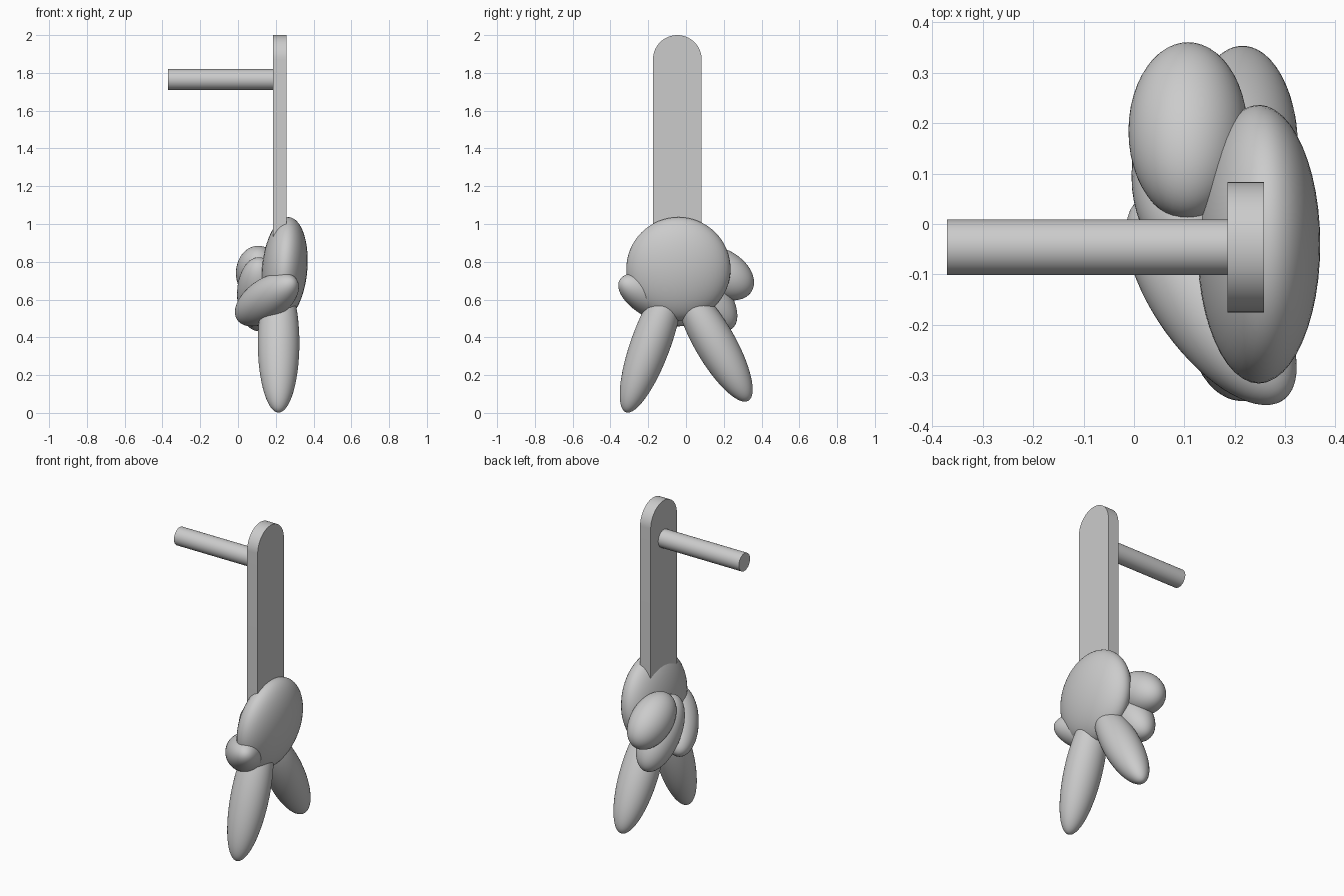
import bpy, bmesh, math
from mathutils import Vector, Matrix

cube = bpy.data.objects.get("Cube")
if cube:
    bpy.data.objects.remove(cube, do_unlink=True)

grey = bpy.data.materials.new("plain_grey")
grey.use_nodes = True
colour = (0.6, 0.6, 0.6, 1)
grey.diffuse_color = colour
grey.node_tree.nodes["Principled BSDF"].inputs["Base Color"].default_value = colour


def finish(name, bm):
    """Turn a bmesh into a grey, smooth-shaded object with sharp edges kept."""
    bmesh.ops.recalc_face_normals(bm, faces=bm.faces)
    mesh = bpy.data.meshes.new(name)
    bm.to_mesh(mesh)
    bm.free()
    mesh.materials.append(grey)
    obj = bpy.data.objects.new(name, mesh)
    bpy.context.collection.objects.link(obj)
    bpy.ops.object.select_all(action='DESELECT')
    obj.select_set(True)
    bpy.context.view_layer.objects.active = obj
    bpy.ops.object.shade_smooth_by_angle(angle=math.radians(35))
    return obj


def ellipsoid(name, centre, radii, rotation):
    bm = bmesh.new()
    bmesh.ops.create_uvsphere(bm, u_segments=48, v_segments=32, radius=1)
    bm.transform(Matrix.Translation(centre) @ rotation @ Matrix.Diagonal((*radii, 1)))
    return finish(name, bm)


def tilt(degrees, axis='X'):
    return Matrix.Rotation(math.radians(degrees), 4, axis)


# Palm and the two straight fingers
ellipsoid("palm", (0.247, -0.04, 0.762), (0.12, 0.276, 0.275), tilt(5, 'Y'))
ellipsoid("front_finger", (0.215, -0.185, 0.37), (0.11, 0.105, 0.39), tilt(-20))
ellipsoid("back_finger", (0.215, 0.15, 0.376), (0.11, 0.108, 0.36), tilt(30))

# Two curled fingers and the thumb folded across them
ellipsoid("upper_curled_finger", (0.107, 0.184, 0.74), (0.118, 0.19, 0.126), tilt(-30))
ellipsoid("lower_curled_finger", (0.11, 0.095, 0.628), (0.115, 0.235, 0.12), tilt(-50))
thumb_axis = Vector((0.544, -0.752, 0.374))
ellipsoid("thumb", (0.153, -0.15, 0.6), (0.111, 0.111, 0.26),
          thumb_axis.to_track_quat('Z', 'Y').to_matrix().to_4x4())

# Flat arm with a rounded top
half, mid_y, top = 0.129, -0.046, 2.0
outline = [(mid_y - half, 0.85), (mid_y + half, 0.85)]
for i in range(33):
    a = math.pi * i / 32
    outline.append((mid_y + half * math.cos(a), top - half + half * math.sin(a)))
bm = bmesh.new()
face = bm.faces.new([bm.verts.new((0.185, y, z)) for y, z in outline])
side = bmesh.ops.extrude_face_region(bm, geom=[face])
bmesh.ops.translate(bm, vec=(0.073, 0, 0),
                    verts=[v for v in side["geom"] if isinstance(v, bmesh.types.BMVert)])
finish("arm", bm)

# Round crossbar
bm = bmesh.new()
bmesh.ops.create_cone(bm, cap_ends=True, segments=48, radius1=0.055, radius2=0.055, depth=0.57)
bm.transform(Matrix.Translation((-0.085, mid_y, 1.765)) @ tilt(90, 'Y'))
finish("crossbar", bm)
